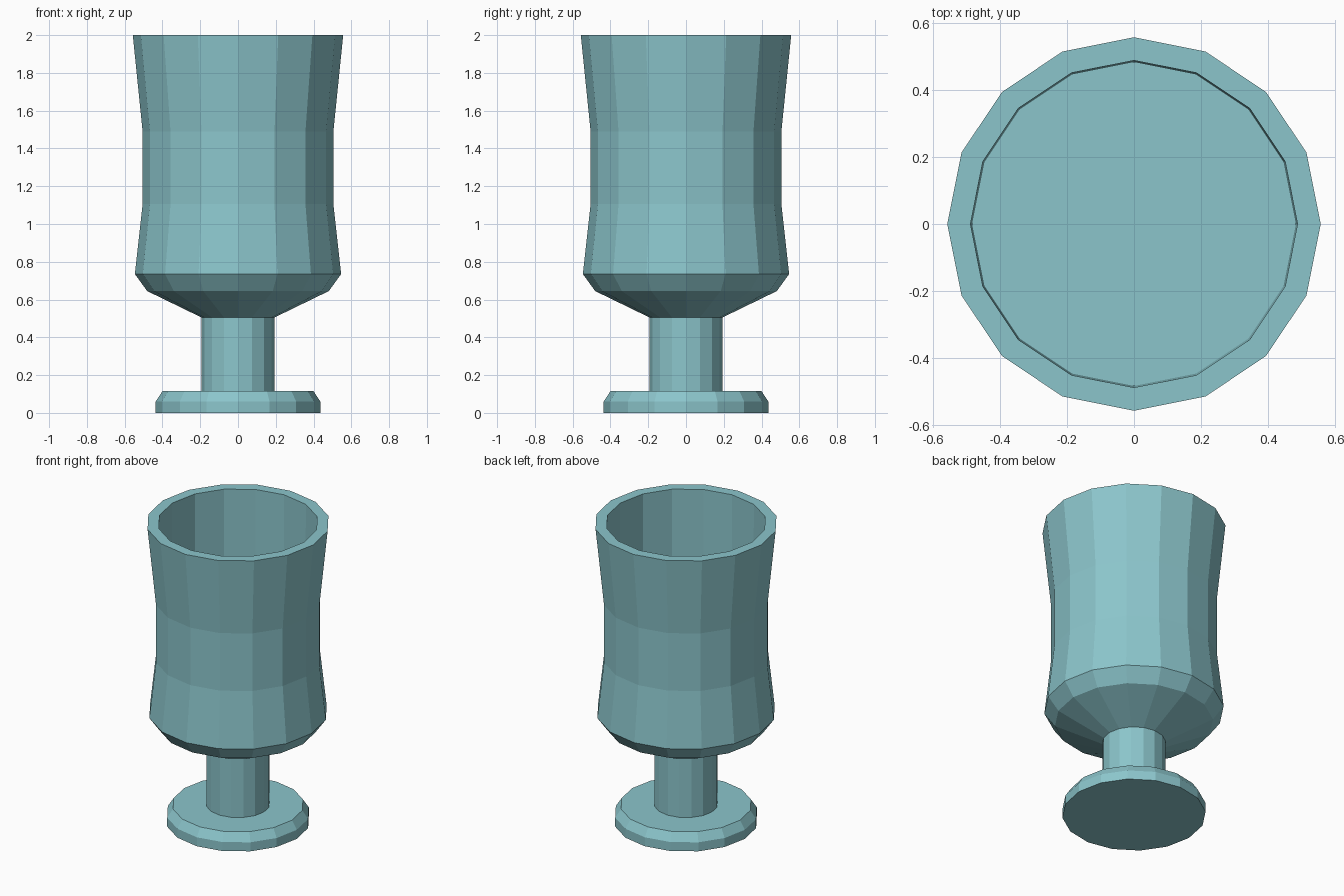
import bpy, bmesh
from math import cos, sin, pi

if "Cube" in bpy.data.objects:
    bpy.data.objects.remove(bpy.data.objects["Cube"])

SIDES = 16


def lathe(name, profile, color):
    """Revolve (radius, height) points into a closed flat-shaded solid."""
    bm = bmesh.new()
    rings = [[bm.verts.new((r * cos(2 * pi * i / SIDES), r * sin(2 * pi * i / SIDES), z))
              for i in range(SIDES)] for r, z in profile]
    for low, high in zip(rings, rings[1:]):
        for i in range(SIDES):
            j = (i + 1) % SIDES
            bm.faces.new((low[i], low[j], high[j], high[i]))
    bm.faces.new(rings[0][::-1])
    bm.faces.new(rings[-1])
    bmesh.ops.recalc_face_normals(bm, faces=bm.faces)
    mesh = bpy.data.meshes.new(name)
    bm.to_mesh(mesh)
    bm.free()
    mesh.materials.append(color)
    obj = bpy.data.objects.new(name, mesh)
    bpy.context.collection.objects.link(obj)
    return obj


teal = bpy.data.materials.new("teal_glass")
teal.diffuse_color = (0.26, 0.56, 0.60, 1)
teal.use_nodes = True
teal.node_tree.nodes["Principled BSDF"].inputs["Base Color"].default_value = teal.diffuse_color

# One continuous goblet: foot, stem, waisted bowl, rim and hollow inside
lathe("goblet", [
    (0.436, 0.0), (0.436, 0.06), (0.40, 0.115),      # foot
    (0.193, 0.115), (0.193, 0.505),                  # stem
    (0.481, 0.645), (0.546, 0.735),                  # bowl underside
    (0.505, 1.105), (0.505, 1.49), (0.557, 2.0),     # bowl wall
    (0.488, 2.0), (0.483, 0.74),                     # rim and inner wall
], teal)
